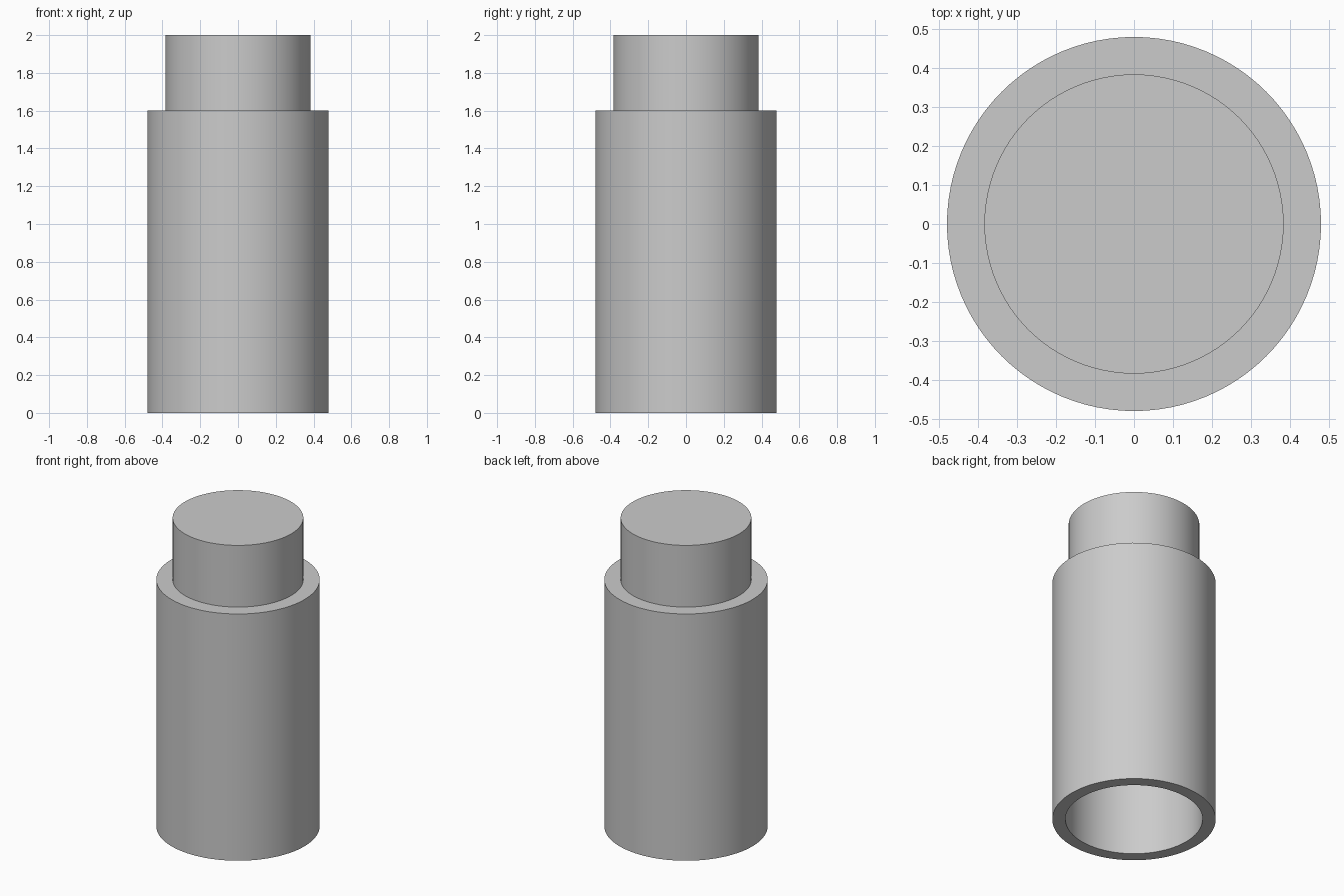
import bpy
import bmesh
import math
from mathutils import Vector

SEGMENTS = 96
BODY_RADIUS, BORE_RADIUS, PEG_RADIUS = 0.48, 0.403, 0.384
SHOULDER_Z, BORE_TOP_Z, TOP_Z = 1.6, 1.52, 2.0

cube = bpy.data.objects.get("Cube")
if cube:
    bpy.data.objects.remove(cube, do_unlink=True)

grey = bpy.data.materials.new("plain_grey")
grey.use_nodes = True
colour = (0.6, 0.6, 0.6, 1)
grey.diffuse_color = colour
grey.node_tree.nodes["Principled BSDF"].inputs["Base Color"].default_value = colour


def lathe(name, profile, material):
    """Revolve a radius/height profile around z."""
    bm = bmesh.new()
    verts = [bm.verts.new((r, 0, z)) for r, z in profile]
    edges = [bm.edges.new(pair) for pair in zip(verts, verts[1:])]
    bmesh.ops.spin(bm, geom=verts + edges, cent=Vector(), axis=Vector((0, 0, 1)),
                   angle=math.tau, steps=SEGMENTS, use_merge=False)
    bmesh.ops.remove_doubles(bm, verts=bm.verts, dist=0.0001)
    bmesh.ops.recalc_face_normals(bm, faces=bm.faces)
    mesh = bpy.data.meshes.new(name)
    bm.to_mesh(mesh)
    bm.free()
    mesh.materials.append(material)
    obj = bpy.data.objects.new(name, mesh)
    bpy.context.collection.objects.link(obj)
    bpy.ops.object.select_all(action='DESELECT')
    obj.select_set(True)
    bpy.context.view_layer.objects.active = obj
    bpy.ops.object.shade_smooth_by_angle(angle=math.radians(30))
    return obj


# Stepped sleeve: open bore below, solid peg above, one closed surface
lathe("stepped_sleeve", [
    (0, BORE_TOP_Z),
    (BORE_RADIUS, BORE_TOP_Z),
    (BORE_RADIUS, 0),
    (BODY_RADIUS, 0),
    (BODY_RADIUS, SHOULDER_Z),
    (PEG_RADIUS, SHOULDER_Z),
    (PEG_RADIUS, TOP_Z),
    (0, TOP_Z),
], grey)
